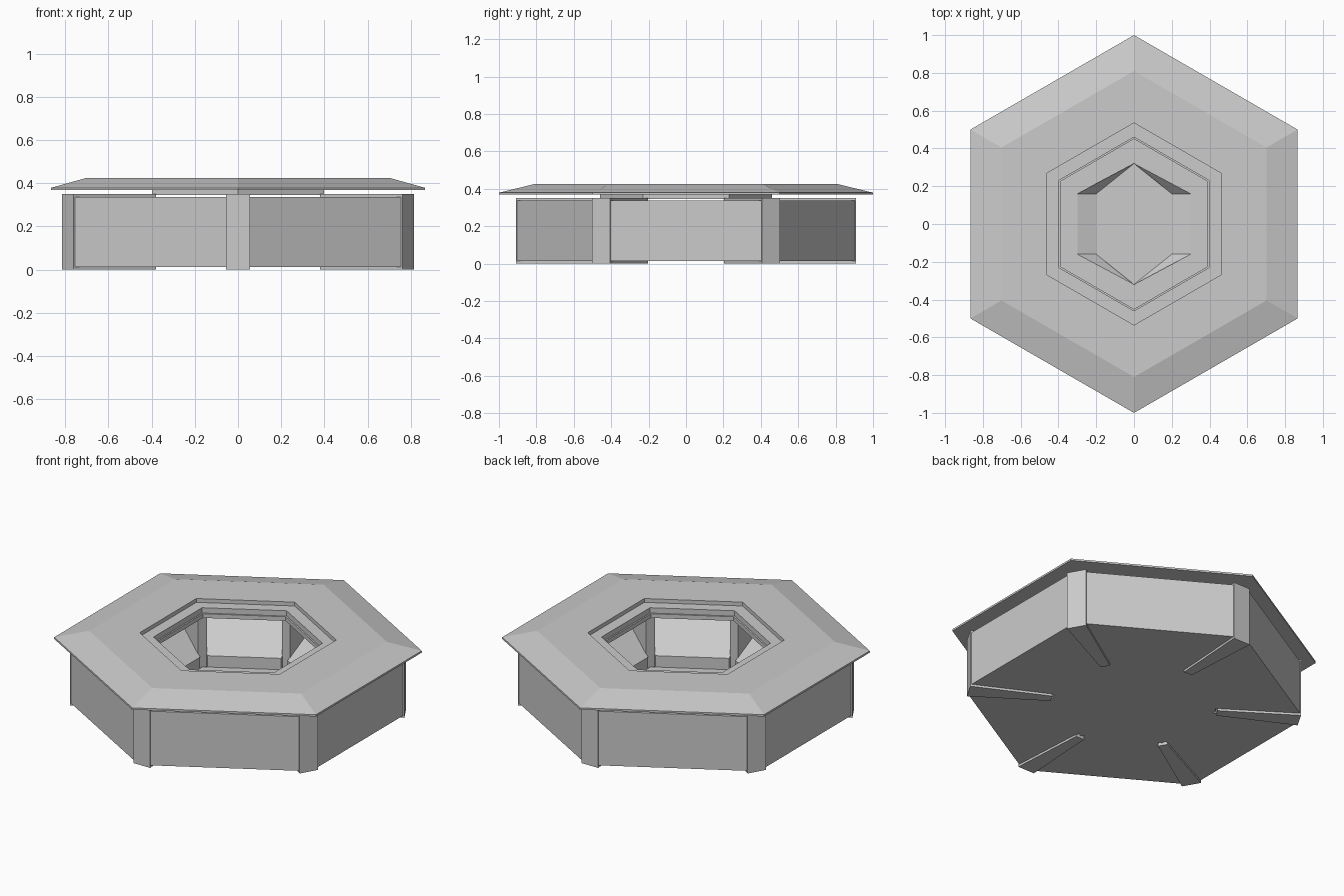
import bpy, bmesh, math
from mathutils import Matrix

if "Cube" in bpy.data.objects:
    bpy.data.objects.remove(bpy.data.objects["Cube"])


def material(name, v):
    m = bpy.data.materials.new(name)
    m.diffuse_color = (v, v, v, 1)
    m.use_nodes = True
    m.node_tree.nodes["Principled BSDF"].inputs["Base Color"].default_value = m.diffuse_color
    return m


GREY = material("stone_grey", 0.6)


def make(name, bm):
    bmesh.ops.recalc_face_normals(bm, faces=bm.faces)
    me = bpy.data.meshes.new(name)
    bm.to_mesh(me)
    bm.free()
    me.materials.append(GREY)
    ob = bpy.data.objects.new(name, me)
    bpy.context.collection.objects.link(ob)
    return ob


def hexagon(r, z):
    return [(r * math.sin(k * math.pi / 3), r * math.cos(k * math.pi / 3), z) for k in range(6)]


def skin(bm, rings, closed=False):
    """Bridge successive loops of points with quads."""
    loops = [[bm.verts.new(p) for p in ring] for ring in rings]
    for a, b in zip(loops, loops[1:] + (loops[:1] if closed else [])):
        n = len(a)
        for k in range(n):
            bm.faces.new((a[k], a[(k + 1) % n], b[(k + 1) % n], b[k]))
    return loops


def hex_ring(name, profile):
    bm = bmesh.new()
    skin(bm, [hexagon(r, z) for r, z in profile], closed=True)
    return make(name, bm)


def solid(bm, start, end, angle):
    """Closed block between two point loops, turned about the centre."""
    lo, hi = skin(bm, [start, end])
    bm.faces.new(lo)
    bm.faces.new(hi)
    bmesh.ops.rotate(bm, verts=lo + hi, matrix=Matrix.Rotation(angle, 3, 'Z'))


# Overhanging lid with sloped rim and recessed inner lip
hex_ring("lid", [(1, .368), (1, .379), (.81, .425), (.535, .425), (.535, .402),
                 (.46, .402), (.46, .368)])
# Collar joining the lid to the basin
hex_ring("collar", [(.46, .345), (.46, .37), (.45, .37), (.45, .345)])

# Six wall blocks: low inner skirt, slope rising outward, upright outer face
SECTION = [(.39, .013), (.81, .013), (.81, .337), (.72, .337), (.39, .12)]


def half_width(x):
    return .2 + (x - .39) * (.404 - .2) / .42


walls, posts = bmesh.new(), bmesh.new()
for k in range(6):
    a = k * math.pi / 3
    solid(walls, [(x, -half_width(x), z) for x, z in SECTION],
          [(x, half_width(x), z) for x, z in SECTION], a)
    # Tapered corner post
    plan = [(.455, -.027), (.91, -.055), (.91, .055), (.455, .027)]
    solid(posts, [(x, y, 0) for x, y in plan], [(x, y, .35) for x, y in plan], a + math.pi / 6)
make("wall_blocks", walls)
make("corner_posts", posts)


# Low floor with a shallow narrow-sided pit
def pit(x, z):
    return [(0, .32, z), (x, .16, z), (x, -.16, z), (0, -.32, z), (-x, -.16, z), (-x, .16, z)]


bm = bmesh.new()
loops = skin(bm, [hexagon(.452, .013), hexagon(.452, .052), pit(.3, .052), pit(.2, .018)])
bm.faces.new(loops[0])
bm.faces.new(loops[-1])
make("floor", bm)
